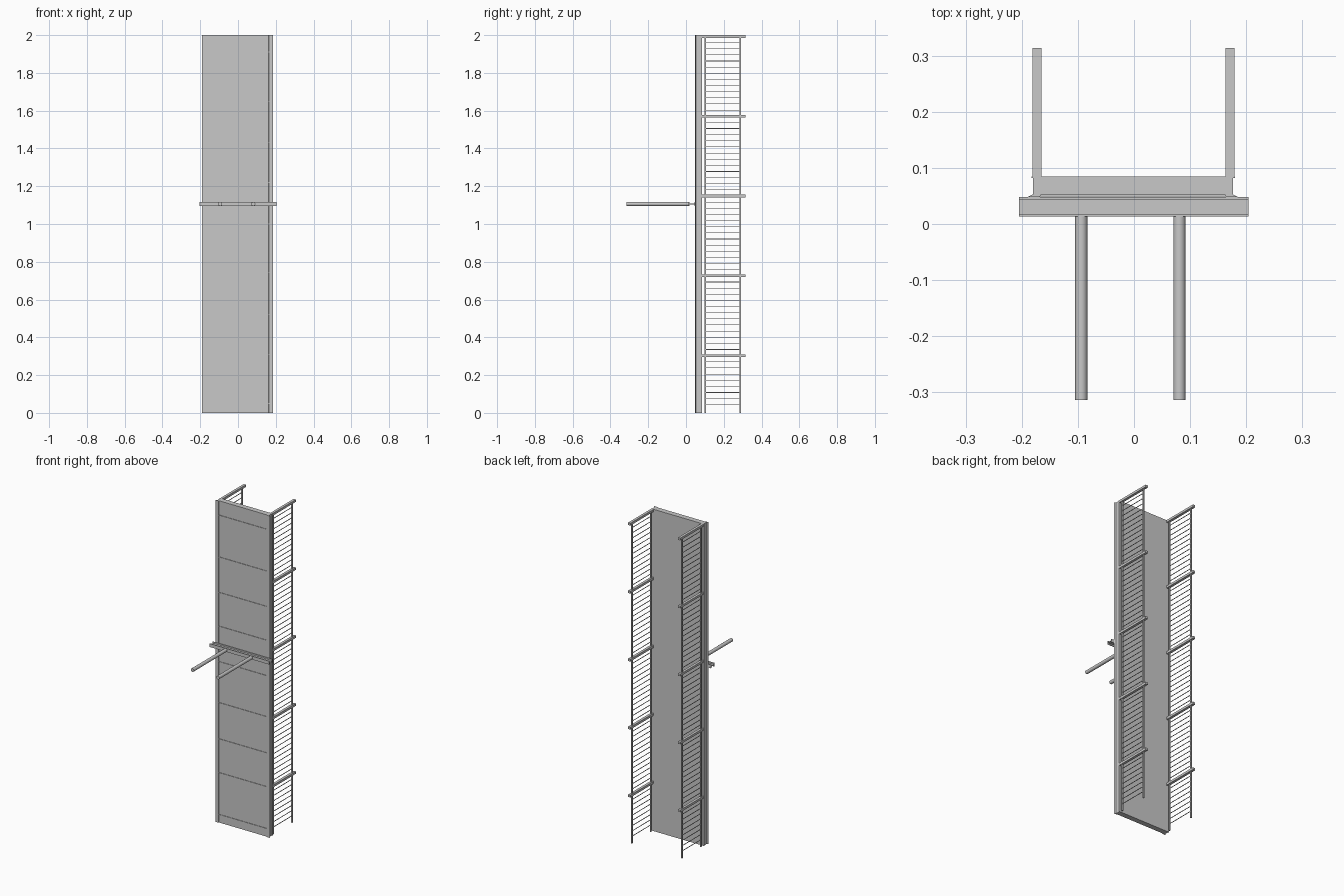
import bpy
import bmesh
from mathutils import Matrix, Vector

if "Cube" in bpy.data.objects:
    bpy.data.objects.remove(bpy.data.objects["Cube"], do_unlink=True)

steel = bpy.data.materials.new("grey_steel")
steel.use_nodes = True
grey = (0.58, 0.58, 0.58, 1)
steel.diffuse_color = grey
steel.node_tree.nodes["Principled BSDF"].inputs["Base Color"].default_value = grey


def finish(name, bm):
    mesh = bpy.data.meshes.new(name)
    bm.to_mesh(mesh)
    bm.free()
    mesh.materials.append(steel)
    obj = bpy.data.objects.new(name, mesh)
    bpy.context.collection.objects.link(obj)
    return obj


def boxes(name, spans):
    """One object from boxes given as (x range, y range, z range)."""
    bm = bmesh.new()
    for span in spans:
        low, high = (Vector(c) for c in zip(*span))
        place = Matrix.Translation((low + high) / 2) @ Matrix.Diagonal((*(high - low), 1))
        bmesh.ops.create_cube(bm, size=1, matrix=place)
    return finish(name, bm)


def upright(name, profile, height):
    """Extrude a plan outline from the ground to the given height."""
    bm = bmesh.new()
    base = bm.faces.new([bm.verts.new((x, y, 0)) for x, y in profile])
    top = bmesh.ops.extrude_face_region(bm, geom=[base], use_keep_orig=True)["geom"]
    bmesh.ops.translate(bm, verts=[v for v in top if isinstance(v, bmesh.types.BMVert)],
                        vec=(0, 0, height))
    bmesh.ops.recalc_face_normals(bm, faces=bm.faces)
    return finish(name, bm)


def rod(name, start, end, radius, sides=16):
    start, end = Vector(start), Vector(end)
    axis = end - start
    turn = axis.to_track_quat("Z", "Y").to_matrix().to_4x4()
    bm = bmesh.new()
    bmesh.ops.create_cone(bm, cap_ends=True, segments=sides, radius1=radius, radius2=radius,
                          depth=axis.length, matrix=Matrix.Translation((start + end) / 2) @ turn)
    obj = finish(name, bm)
    bpy.ops.object.select_all(action="DESELECT")
    obj.select_set(True)
    bpy.context.view_layer.objects.active = obj
    bpy.ops.object.shade_smooth_by_angle()


# Tall panel: solid core, wider back sheet and slim cross ribs
FULL = (0, 2)
boxes("panel_core", [((-0.180, 0.176), (0.052, 0.083), FULL)])
boxes("back_sheet", [((-0.183, 0.180), (0.082, 0.085), FULL)])
rib_heights = (0.05, 0.31, 0.52, 0.745, 1.0, 1.22, 1.43, 1.65, 1.91)
boxes("cross_ribs", [((-0.168, 0.164), (0.049, 0.053), (z - 0.002, z + 0.002)) for z in rib_heights])

# Bevelled lips along both front edges
lip = ((0.188, 0.048), (0.166, 0.048), (0.164, 0.053), (0.174, 0.055))
for side, name in ((-1, "right"), (1, "left")):
    upright(name + "_front_lip", [(side * x - 0.002, y) for x, y in lip], 2)

# Ladder racks behind the panel
BAY = 0.4225
for x, name in ((-0.173, "right"), (0.171, "left")):
    boxes(name + "_ladder_posts", [((x - 0.004, x + 0.004), (y - 0.004, y + 0.004), FULL)
                                   for y in (0.102, 0.288)])
    arm_heights = [1.993 - BAY * i for i in range(5)]
    boxes(name + "_ladder_arms", [((x - 0.008, x + 0.008), (0.083, 0.314), (z - 0.007, z + 0.007))
                                  for z in arm_heights])
    step = BAY / 13
    boxes(name + "_ladder_rungs", [((x - 0.0015, x + 0.0015), (0.102, 0.288), (z - 0.0015, z + 0.0015))
                                   for z in (1.993 - step * i for i in range(1, 61))])

# Front carrier beam: two flanges joined by a thin web
SPAN = (-0.205, 0.204)
boxes("carrier_beam", [(SPAN, (0.013, 0.018), (1.096, 1.117)),
                       (SPAN, (0.016, 0.046), (1.104, 1.108)),
                       (SPAN, (0.044, 0.048), (1.096, 1.117))])

# Two round support prongs
for x, name in ((-0.094, "right"), (0.081, "left")):
    rod(name + "_prong", (x, -0.314, 1.106), (x, 0.015, 1.106), 0.0108)
